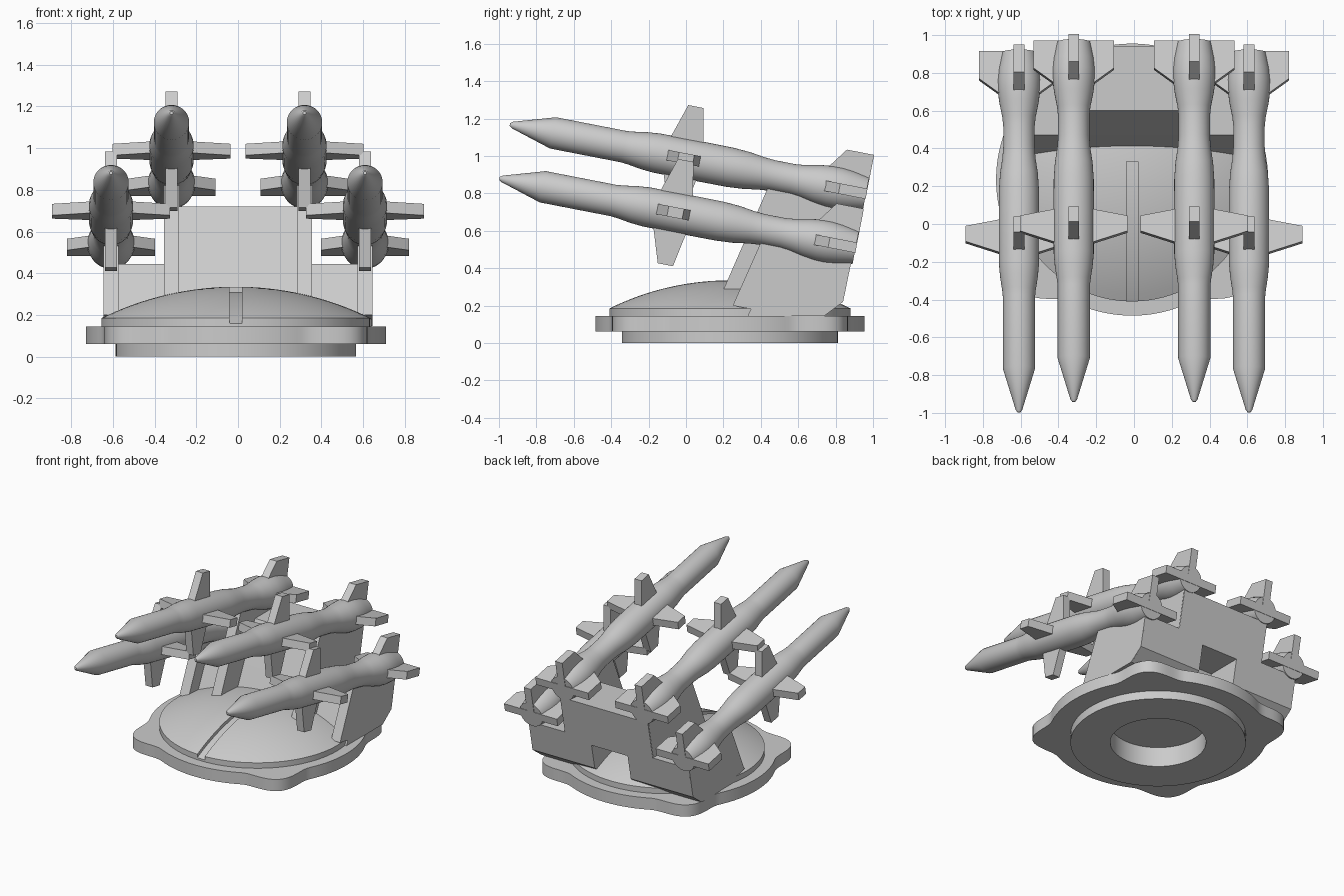
import bpy, bmesh, math
from math import pi, cos, sin, radians
from mathutils import Matrix, Vector

if "Cube" in bpy.data.objects:
    bpy.data.objects.remove(bpy.data.objects["Cube"])

grey = bpy.data.materials.new("light_grey")
grey.use_nodes = True
grey.diffuse_color = (0.6, 0.6, 0.6, 1)
grey.node_tree.nodes["Principled BSDF"].inputs["Base Color"].default_value = (0.6, 0.6, 0.6, 1)

CX, CY = -0.01, 0.235      # turntable centre
TILT = radians(11)


def finish(name, bm, smooth=None):
    bmesh.ops.recalc_face_normals(bm, faces=bm.faces)
    me = bpy.data.meshes.new(name)
    bm.to_mesh(me)
    bm.free()
    me.materials.append(grey)
    ob = bpy.data.objects.new(name, me)
    bpy.context.collection.objects.link(ob)
    if smooth:
        soften(me, smooth)
    return ob


def soften(me, angle):
    me.shade_smooth()
    me.set_sharp_from_angle(angle=radians(angle))


def prism(bm, outline, x0, x1, matrix=Matrix()):
    """Extrude a side outline (y, z) from x0 to x1."""
    a, b = [[bm.verts.new(matrix @ Vector((x, y, z))) for y, z in outline] for x in (x0, x1)]
    bm.faces.new(a)
    bm.faces.new(b[::-1])
    for i in range(len(a)):
        bm.faces.new((a[i - 1], a[i], b[i], b[i - 1]))


def lathe(bm, profile, n, matrix=Matrix()):
    """Turn (radius, height) points about z and cap both ends."""
    rings = [[bm.verts.new(matrix @ Vector((r * cos(2 * pi * i / n), r * sin(2 * pi * i / n), h)))
              for i in range(n)] for r, h in profile]
    for a, b in zip(rings, rings[1:]):
        for i in range(n):
            bm.faces.new((a[i - 1], a[i], b[i], b[i - 1]))
    bm.faces.new(rings[0])
    bm.faces.new(rings[-1])


def ring(name, radius, hole, z0, z1, n):
    """Flat ring whose outer radius follows a function of the angle."""
    bm = bmesh.new()
    loops = []
    for f, z in ((radius, z0), (radius, z1), (hole, z1), (hole, z0)):
        angles = [2 * pi * i / n for i in range(n)]
        loops.append([bm.verts.new((CX + f(t) * cos(t), CY + f(t) * sin(t), z)) for t in angles])
    for k in range(4):
        a, b = loops[k - 1], loops[k]
        for i in range(n):
            bm.faces.new((a[i - 1], a[i], b[i], b[i - 1]))
    return finish(name, bm, 35)


def cut(ob, cutter):
    mod = ob.modifiers.new("cut", 'BOOLEAN')
    mod.operation = 'DIFFERENCE'
    mod.solver = 'EXACT'
    mod.object = cutter
    bpy.context.view_layer.update()
    deps = bpy.context.evaluated_depsgraph_get()
    me = bpy.data.meshes.new_from_object(ob.evaluated_get(deps))
    ob.modifiers.clear()
    ob.data = me
    bpy.data.objects.remove(cutter)


# Turntable: plain foot ring and a flange with four rounded lobes
def lobed(t):
    d = abs((math.degrees(t) % 90) - 45)
    return 0.72 + (0.055 * (1 + cos(pi * d / 19)) if d < 19 else 0)


ring("foot_ring", lambda t: 0.577, lambda t: 0.315, 0, 0.06, 96)
ring("lobed_flange", lobed, lambda t: 0.315, 0.06, 0.145, 180)

# Shallow dome with a groove running up its front
RIM, TOP, BALL = 0.645, 0.335, 1.46


def dome_z(r):
    return TOP - BALL + math.sqrt(BALL * BALL - r * r)


bm = bmesh.new()
steps = [RIM * (1 - i / 16) for i in range(16)] + [0.01]
lathe(bm, [(RIM, 0.143)] + [(r, dome_z(r)) for r in steps], 96, Matrix.Translation((CX, CY, 0)))
dome = finish("dome", bm)

bm = bmesh.new()
ys = [-0.5 + 0.83 * i / 16 for i in range(17)]
prism(bm, [(y, dome_z(y - CY) - 0.025) for y in ys] + [(0.33, 0.5), (-0.5, 0.5)], CX - 0.03, CX + 0.03)
cut(dome, finish("groove_cutter", bm))
soften(dome.data, 25)

# Launcher body: wide lower block with a rear notch, narrower upper block
bm = bmesh.new()
prism(bm, [(0.33, 0.145), (0.47, 0.445), (0.886, 0.445), (0.84, 0.22), (0.74, 0.145)], -0.64, 0.64)
lower = finish("lower_block", bm)
bm = bmesh.new()
prism(bm, [(0.62, 0.1), (0.62, 0.4), (1.1, 0.4), (1.1, 0.1)], -0.145, 0.145)
cut(lower, finish("notch_cutter", bm))

bm = bmesh.new()
prism(bm, [(0.47, 0.445), (0.6, 0.72), (0.942, 0.72), (0.886, 0.445)], -0.353, 0.353)
finish("upper_block", bm)

# Upright plates that carry the missiles
inner = [(0.2, 0.285), (0.44, 0.835), (0.945, 0.76), (0.84, 0.22), (0.74, 0.146), (0.3, 0.146), (0.3, 0.285)]
outer = [(0.25, 0.2), (0.41, 0.56), (0.892, 0.475), (0.84, 0.22), (0.74, 0.146), (0.53, 0.146)]
for side, label in ((1, "left"), (-1, "right")):
    for outline, x, kind in ((inner, 0.319, "inner"), (outer, 0.609, "outer")):
        bm = bmesh.new()
        prism(bm, outline, side * x - 0.036, side * x + 0.036)
        finish(f"{kind}_plate_{label}", bm)

# Missile: turned body along +y with middle and tail fins
bm = bmesh.new()
body = [(0.008, 0), (0.018, 0.015), (0.085, 0.235), (0.085, 0.62), (0.089, 0.66), (0.1, 0.73),
        (0.106, 0.8), (0.107, 1.0), (0.106, 1.2), (0.1, 1.29), (0.088, 1.37), (0.083, 1.43),
        (0.083, 1.54), (0.088, 1.59), (0.104, 1.67), (0.113, 1.74), (0.114, 1.79),
        (0.108, 1.85), (0.09, 1.94)]
lathe(bm, body, 40, Matrix.Rotation(-pi / 2, 4, 'X'))
middle_fin = [(0.825, 0), (0.917, 0.284), (1.0, 0.284), (1.055, 0)]
tail_fin = [(1.64, 0), (1.795, 0.212), (1.943, 0.212), (1.943, 0)]
for k in range(4):
    turn = Matrix.Rotation(k * pi / 2, 4, 'Y')
    prism(bm, middle_fin, -0.028, 0.028, turn)
    if k != 2:                       # lowest tail fin merges with the plate
        prism(bm, tail_fin, -0.028, 0.028, turn)
first = finish("outer_missile_left", bm, 28)
shape = first.data
bpy.data.objects.remove(first)

for side, label in ((1, "left"), (-1, "right")):
    for kind, x, y, z in (("outer", 0.609, -0.997, 0.88), ("inner", 0.319, -0.942, 1.168)):
        ob = bpy.data.objects.new(f"{kind}_missile_{label}", shape)
        ob.location = (side * x, y, z)
        ob.rotation_euler = (-TILT, 0, 0)
        bpy.context.collection.objects.link(ob)
